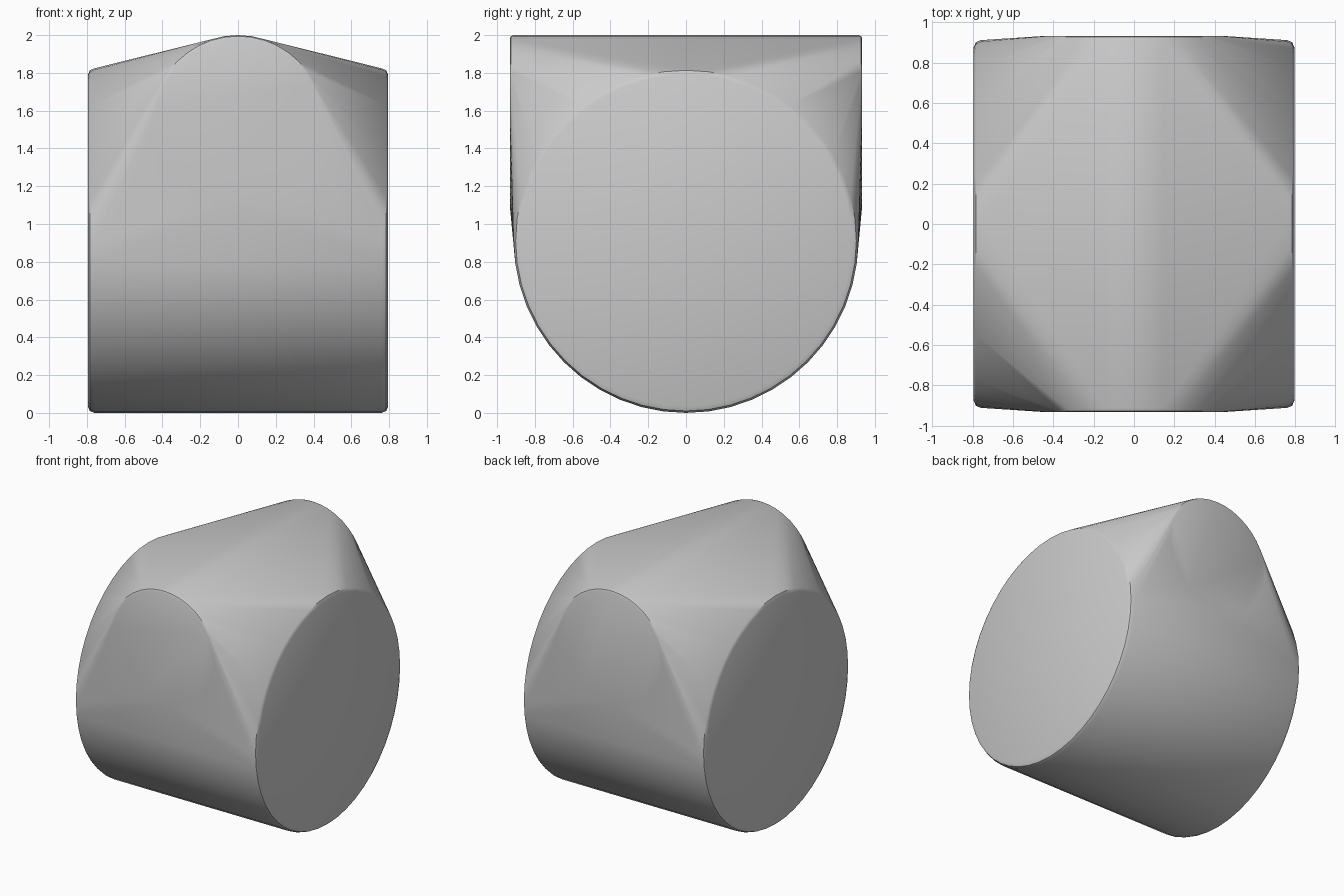
import bpy, bmesh, math
from mathutils import Vector

cube = bpy.data.objects.get("Cube")
if cube:
    bpy.data.objects.remove(cube, do_unlink=True)

grey = bpy.data.materials.new("light_grey")
grey.use_nodes = True
colour = (0.6, 0.6, 0.6, 1)
grey.diffuse_color = colour
grey.node_tree.nodes["Principled BSDF"].inputs["Base Color"].default_value = colour


def add_ends(bm, axis, half, radius, height, bevel, sides):
    """Rounded rims of a drum lying along the axis, at both ends."""
    for end in (-1, 1):
        for step in range(3):
            a = step * math.pi / 4
            along = end * (half - bevel * (1 - math.sin(a)))
            r = radius - bevel * (1 - math.cos(a))
            for i in range(sides):
                t = math.tau * i / sides
                u, z = r * math.sin(t), height + r * math.cos(t)
                bm.verts.new(Vector((along, u, z)) if axis == "x" else Vector((u, along, z)))


# Body: taut skin around a large sideways drum and a small crossing drum on top
bm = bmesh.new()
add_ends(bm, "x", 0.795, 0.912, 0.912, 0.035, 48)
add_ends(bm, "y", 0.933, 0.46, 1.54, 0.02, 40)
hull = bmesh.ops.convex_hull(bm, input=bm.verts)
loose = [v for v in bm.verts if not v.link_faces]
bmesh.ops.delete(bm, geom=loose, context="VERTS")
bmesh.ops.dissolve_limit(bm, angle_limit=0.005, verts=bm.verts, edges=bm.edges)
bmesh.ops.recalc_face_normals(bm, faces=bm.faces)

mesh = bpy.data.meshes.new("rounded_body")
bm.to_mesh(mesh)
bm.free()
mesh.materials.append(grey)
body = bpy.data.objects.new("rounded_body", mesh)
bpy.context.collection.objects.link(body)
bpy.context.view_layer.objects.active = body
body.select_set(True)
bpy.ops.object.shade_smooth_by_angle(angle=math.radians(35))
